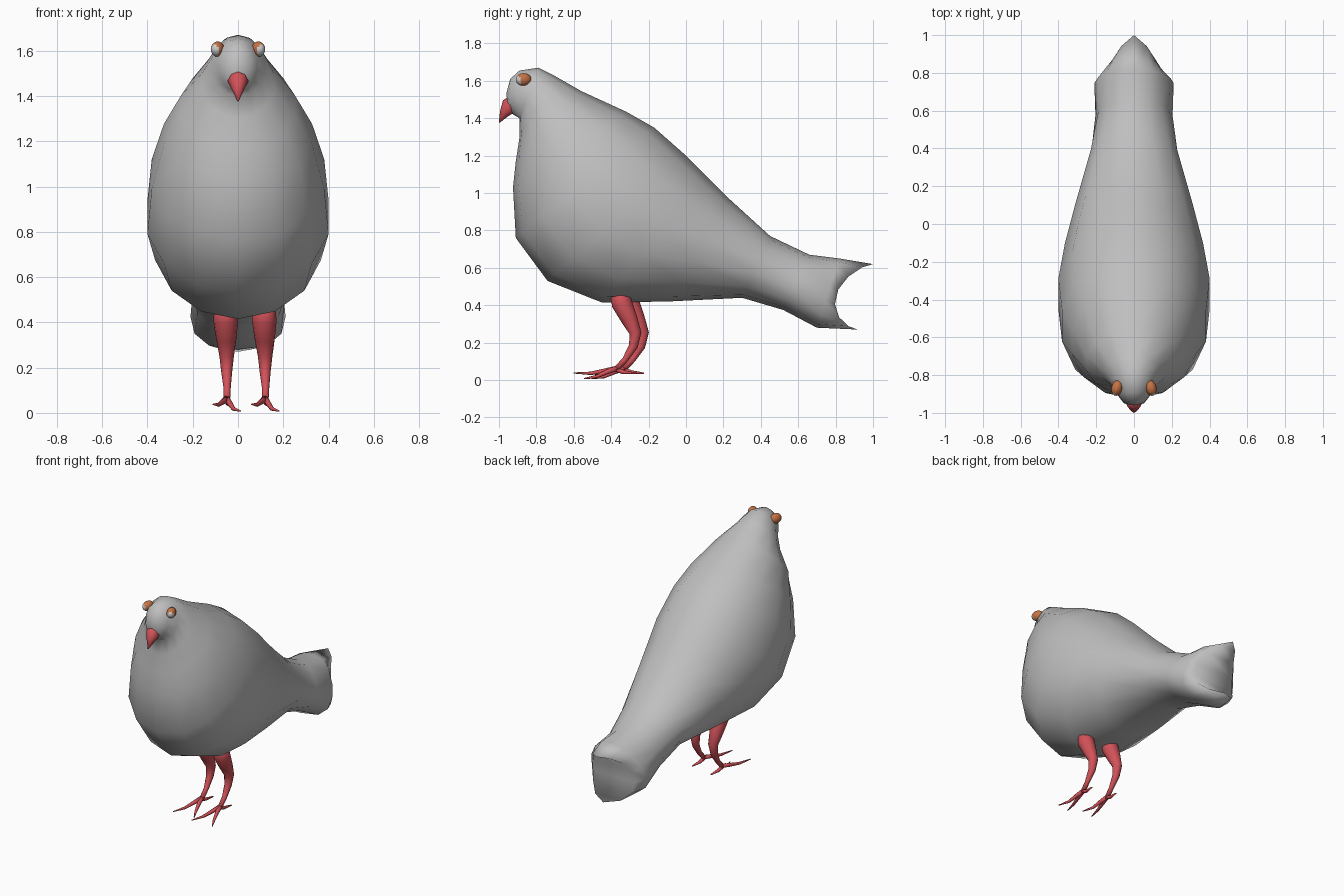
import bpy, bmesh, math
from mathutils import Vector

if "Cube" in bpy.data.objects:
    bpy.data.objects.remove(bpy.data.objects["Cube"])


def material(name, rgb):
    m = bpy.data.materials.new(name)
    m.diffuse_color = (*rgb, 1)
    m.use_nodes = True
    m.node_tree.nodes["Principled BSDF"].inputs["Base Color"].default_value = m.diffuse_color
    return m


GREY = material("feather grey", (0.52, 0.52, 0.52))
RED = material("leg red", (0.64, 0.085, 0.10))
ORANGE = material("eye orange", (0.56, 0.17, 0.06))
PALE = material("eye pale grey", (0.62, 0.62, 0.62))


def finish(bm, name, *mats):
    bmesh.ops.recalc_face_normals(bm, faces=bm.faces)
    for f in bm.faces:
        f.smooth = True
    me = bpy.data.meshes.new(name)
    bm.to_mesh(me)
    bm.free()
    for m in mats:
        me.materials.append(m)
    ob = bpy.data.objects.new(name, me)
    bpy.context.collection.objects.link(ob)
    return ob


def bridge(bm, a, b):
    n = len(a)
    for i in range(n):
        bm.faces.new((a[i], a[(i + 1) % n], b[(i + 1) % n], b[i]))


def tube(bm, path, n=10):
    """Round tube through (x, y, z, radius) points with closed ends."""
    pts = [Vector(p[:3]) for p in path]
    rings = []
    for i, p in enumerate(pts):
        d = (pts[min(i + 1, len(pts) - 1)] - pts[max(i - 1, 0)]).normalized()
        side = Vector((1, 0, 0)) if abs(d.x) < 0.8 else Vector((0, 1, 0))
        u = (side - d * side.dot(d)).normalized()
        v = d.cross(u)
        rings.append([bm.verts.new(p + path[i][3] * (u * math.cos(t) + v * math.sin(t)))
                      for t in (2 * math.pi * k / n for k in range(n))])
    for a, b in zip(rings, rings[1:]):
        bridge(bm, a, b)
    bm.faces.new(rings[0])
    bm.faces.new(rings[-1])


# Body: slanted rings (top y, z, bottom y, z, half width, squareness, notch)
SECTIONS = [
    (-0.94, 1.61, -0.955, 1.46, 0.055, 1, 0),
    (-0.89, 1.655, -0.925, 1.42, 0.085, 1, 0),
    (-0.79, 1.67, -0.89, 1.40, 0.12, 1, 0),
    (-0.70, 1.625, -0.89, 1.30, 0.165, 1, 0),
    (-0.56, 1.545, -0.91, 1.17, 0.26, 1, 0),
    (-0.32, 1.435, -0.925, 1.03, 0.335, 0.95, 0),
    (-0.17, 1.35, -0.91, 0.76, 0.39, 0.92, 0),
    (0.0, 1.20, -0.74, 0.53, 0.41, 0.95, 0),
    (0.12, 1.08, -0.45, 0.415, 0.375, 1, 0),
    (0.23, 0.97, -0.10, 0.42, 0.32, 1, 0),
    (0.45, 0.77, 0.30, 0.44, 0.235, 1, 0),
    (0.66, 0.67, 0.52, 0.375, 0.20, 0.9, 0),
    (0.82, 0.65, 0.70, 0.28, 0.205, 0.75, 0),
    (1.0, 0.62, 0.92, 0.27, 0.16, 0.8, 0.16),
]
N = 14
bm = bmesh.new()
rings = []
for ty, tz, by, bz, w, sq, notch in SECTIONS:
    top, bot = Vector((0, ty, tz)), Vector((0, by, bz))
    ring = []
    for k in range(N):
        t = 2 * math.pi * k / N
        c, s = math.cos(t), math.sin(t)
        p = (top + bot) / 2 + (top - bot) / 2 * c
        p.x = math.copysign(abs(s) ** sq, s) * w if abs(s) > 1e-6 else 0
        if ty > 0.6:                      # tail is wider below
            p.x *= 1 - 0.2 * c
        p.y -= notch * abs(s) ** 1.3      # swallow-tail end
        ring.append(bm.verts.new(p))
    rings.append(ring)
for a, b in zip(rings, rings[1:]):
    bridge(bm, a, b)
# Rounded front of the head
tip = bm.verts.new((0, -0.96, 1.535))
for i in range(N):
    bm.faces.new((tip, rings[0][i], rings[0][(i + 1) % N]))
# Folded tail end, spanned from left to right
r = rings[-1]
bm.faces.new((r[0], r[1], r[N - 1]))
for i in range(1, N // 2 - 1):
    bm.faces.new((r[i], r[i + 1], r[N - i - 1], r[N - i]))
bm.faces.new((r[N // 2 - 1], r[N // 2], r[N // 2 + 1]))
finish(bm, "body", GREY)

# Beak
bm = bmesh.new()
tube(bm, [(0, -0.915, 1.485, 0.040), (0, -0.945, 1.465, 0.046),
          (0, -0.972, 1.425, 0.026), (0, -0.998, 1.378, 0.003)], 8)
finish(bm, "beak", RED)

# Eyes with a pale patch facing forward
for side, label in ((-1, "left_eye"), (1, "right_eye")):
    bm = bmesh.new()
    bmesh.ops.create_uvsphere(bm, u_segments=16, v_segments=10, radius=1)
    look = Vector((side * 0.35, -0.9, -0.25)).normalized()
    for f in bm.faces:
        f.material_index = int(f.calc_center_median().normalized().dot(look) > 0.62)
    for v in bm.verts:
        v.co = Vector((side * 0.09 + v.co.x * 0.03 - side * v.co.y * 0.006,
                       -0.868 + v.co.y * 0.042, 1.607 + v.co.z * 0.034))
    finish(bm, label, ORANGE, PALE)

# Legs: the same leg twice, the left one set slightly back
LEG = [(0.115, -0.358, 0.476, 0.030), (0.115, -0.355, 0.455, 0.050),
       (0.116, -0.343, 0.41, 0.055), (0.118, -0.305, 0.33, 0.045),
       (0.12, -0.27, 0.25, 0.032), (0.12, -0.282, 0.18, 0.024),
       (0.122, -0.325, 0.11, 0.016), (0.12, -0.375, 0.055, 0.015)]
TOES = [
    [(0.12, -0.36, 0.065, 0.014), (0.105, -0.43, 0.05, 0.013),
     (0.085, -0.51, 0.036, 0.009), (0.06, -0.60, 0.038, 0.003)],
    [(0.12, -0.36, 0.065, 0.014), (0.132, -0.42, 0.045, 0.013),
     (0.15, -0.48, 0.018, 0.009), (0.182, -0.545, 0.008, 0.003)],
    [(0.12, -0.38, 0.06, 0.014), (0.125, -0.335, 0.042, 0.011),
     (0.135, -0.265, 0.036, 0.004)],
]
for dx, dy, label in ((0, 0, "right_leg"), (-0.17, 0.04, "left_leg")):
    bm = bmesh.new()
    tube(bm, LEG, 12)
    for toe in TOES:
        tube(bm, toe, 8)
    finish(bm, label, RED).location = (dx, dy, 0)
